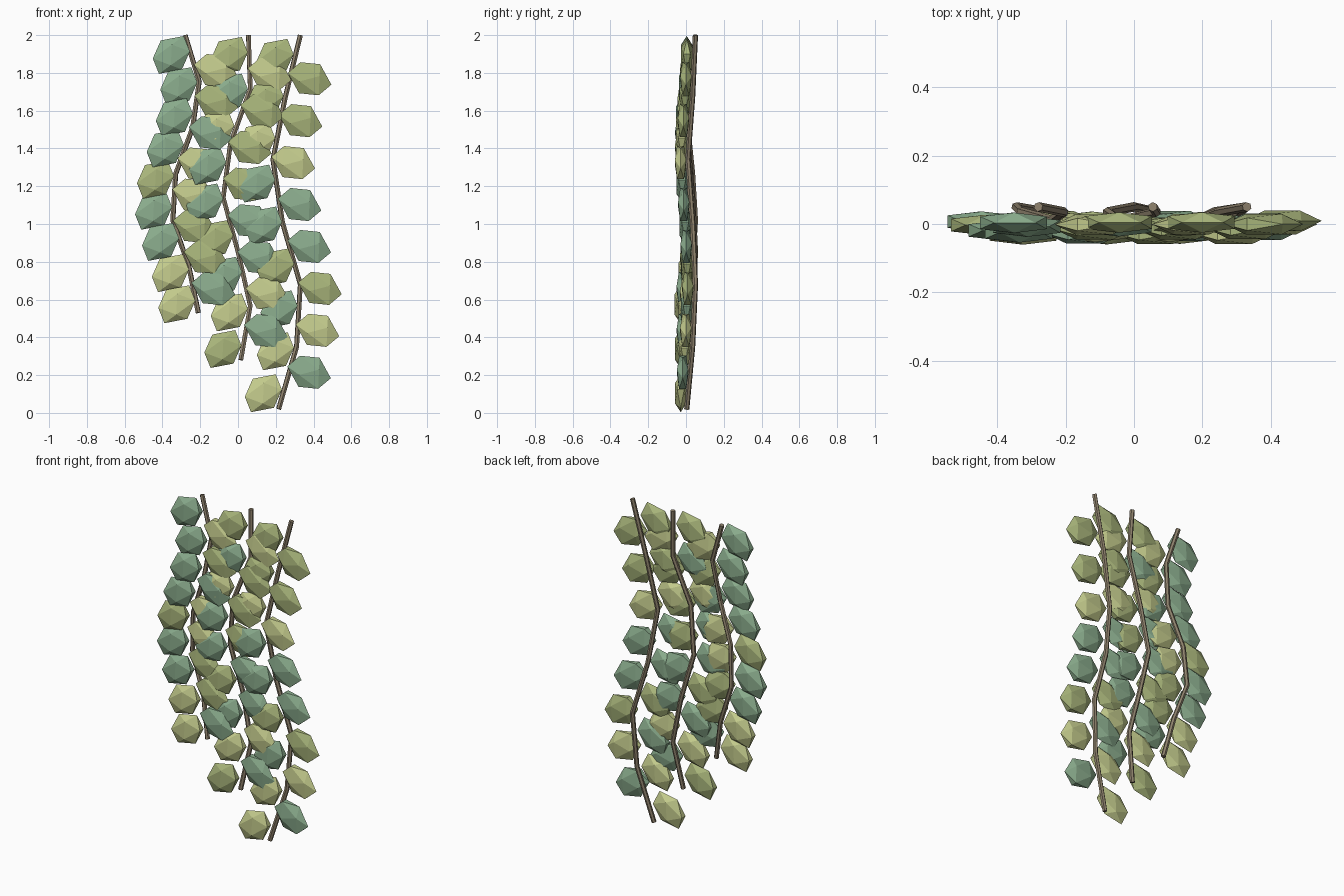
import bpy
from math import radians

if "Cube" in bpy.data.objects:
    bpy.data.objects.remove(bpy.data.objects["Cube"])


def material(name, rgb):
    m = bpy.data.materials.new(name)
    m.diffuse_color = (*rgb, 1)
    m.use_nodes = True
    m.node_tree.nodes["Principled BSDF"].inputs["Base Color"].default_value = m.diffuse_color
    return m


BARK = material("bark", (0.27, 0.22, 0.15))
GREENS = {
    "g": material("deep_green", (0.26, 0.42, 0.27)),
    "o": material("olive_green", (0.40, 0.47, 0.20)),
    "l": material("light_green", (0.56, 0.61, 0.27)),
}

# Shared front-to-back sway of every stem, top to bottom
SWAY_Y = (0.05, 0.035, 0.01, 0.035, 0.05, 0.035, 0.004)

# Each vine: bottom height, sideways path, first leaf height, leaf spacing, leaf shades
VINES = {
    "left": (0.53, (-0.28, -0.205, -0.24, -0.33, -0.345, -0.26, -0.21),
             1.895, 0.0825, "ggggoggll", "loglloog"),
    "middle": (0.28, (0.055, 0.065, -0.04, -0.078, 0.0, 0.065, 0.015),
               1.89, 0.097, "oglggoglo", "loooggl" "g"),
    "right": (0.02, (0.33, 0.25, 0.185, 0.235, 0.33, 0.31, 0.215),
              1.88, 0.111, "oolggogll", "oolggolg"),
}


def stem(name, pts):
    cu = bpy.data.curves.new(name, "CURVE")
    cu.dimensions = "3D"
    cu.bevel_depth = 0.014
    cu.bevel_resolution = 1
    cu.use_fill_caps = True
    sp = cu.splines.new("POLY")
    sp.points.add(len(pts) - 1)
    for p, co in zip(sp.points, pts):
        p.co = (*co, 1)
    sp.use_smooth = False
    ob = bpy.data.objects.new(name, cu)
    bpy.context.collection.objects.link(ob)
    cu.materials.append(BARK)


def point_at(pts, z):
    for a, b in zip(pts, pts[1:]):
        if z >= b[2]:
            t = (a[2] - z) / (a[2] - b[2])
            return a[0] + t * (b[0] - a[0]), a[1] + t * (b[1] - a[1])
    return pts[-1][:2]


def leaf_mesh(shade):
    bpy.ops.mesh.primitive_ico_sphere_add(subdivisions=1, radius=1)
    ob = bpy.context.object
    me = ob.data
    me.name = "leaf_" + shade
    for v in me.vertices:
        v.co = (v.co.x * 0.125, v.co.y * 0.035, v.co.z * 0.095)
    me.materials.append(GREENS[shade])
    bpy.data.objects.remove(ob)
    return me


LEAF = {s: leaf_mesh(s) for s in GREENS}

for name, (bottom, xs, z0, step, lefts, rights) in VINES.items():
    n = len(xs) - 1
    pts = [(x, y, 2 + (bottom - 2) * i / n) for i, (x, y) in enumerate(zip(xs, SWAY_Y))]
    stem(name + "_stem", pts)
    # Leaves alternate left and right down the stem, drooping outwards
    for i in range(len(lefts) + len(rights)):
        side = 1 if i % 2 else -1
        shade = (rights if i % 2 else lefts)[i // 2]
        z = z0 - step * i
        x, y = point_at(pts, z)
        ob = bpy.data.objects.new(f"{name}_leaf_{i + 1}", LEAF[shade])
        ob.location = (x + side * 0.105, y - 0.04, z)
        ob.rotation_euler = (0, side * radians(36), 0)
        bpy.context.collection.objects.link(ob)
